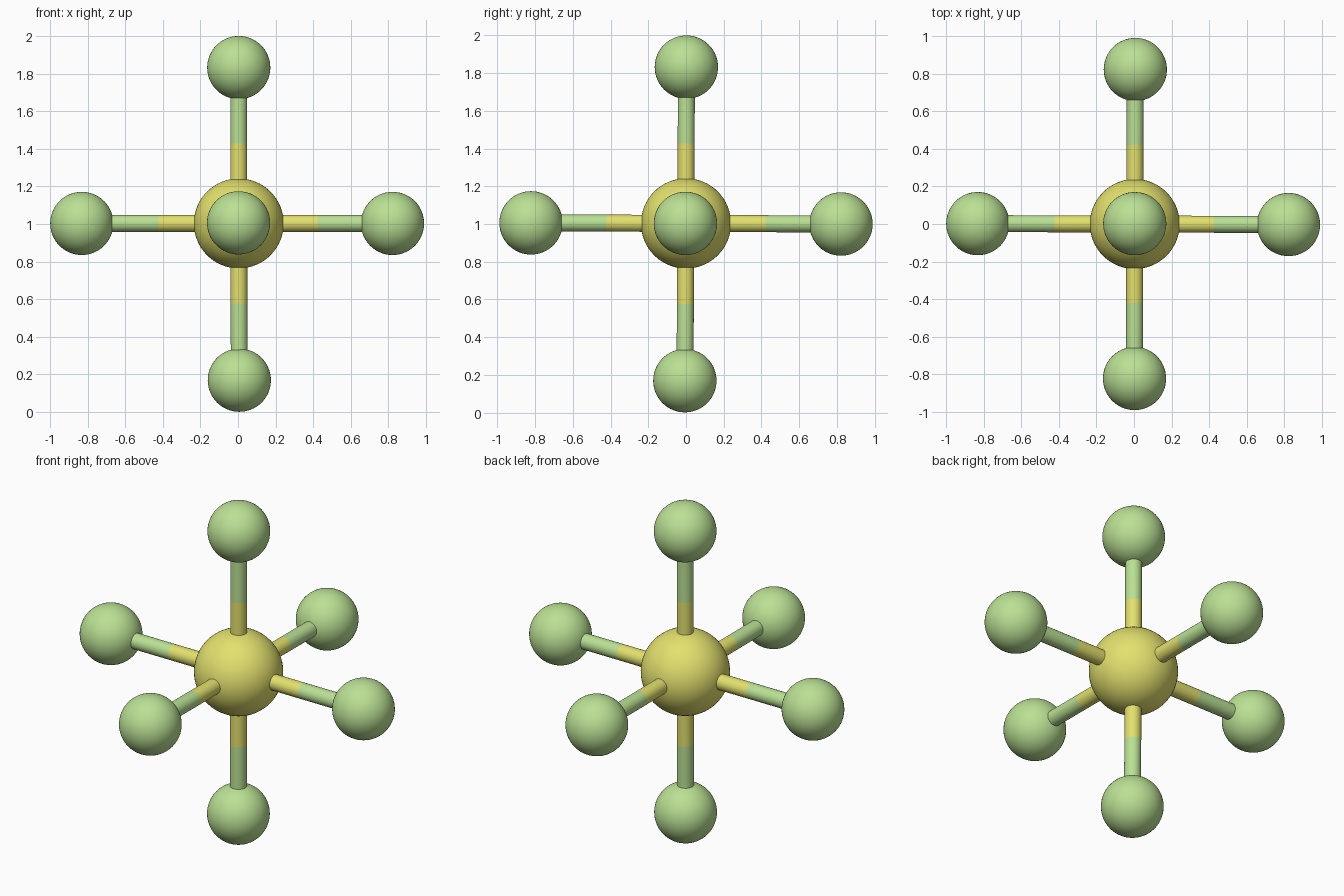
import bpy
from mathutils import Vector

if "Cube" in bpy.data.objects:
    bpy.data.objects.remove(bpy.data.objects["Cube"])


def material(name, rgb):
    m = bpy.data.materials.new(name)
    m.diffuse_color = [((c + 0.055) / 1.055) ** 2.4 for c in rgb] + [1]
    m.use_nodes = True
    m.node_tree.nodes["Principled BSDF"].inputs["Base Color"].default_value = m.diffuse_color
    return m


YELLOW = material("yellow", (0.89, 0.88, 0.43))
GREEN = material("pale green", (0.73, 0.88, 0.58))


def finish(name, mat):
    ob = bpy.context.object
    ob.name = name
    ob.data.materials.append(mat)
    bpy.ops.object.shade_smooth_by_angle()


def ball(name, centre, radius, mat):
    bpy.ops.mesh.primitive_uv_sphere_add(segments=64, ring_count=32, radius=radius, location=centre)
    finish(name, mat)


def rod(name, a, b, mat):
    d = b - a
    bpy.ops.mesh.primitive_cylinder_add(vertices=32, radius=0.045, depth=d.length, location=(a + b) / 2,
                                        rotation=d.to_track_quat('Z', 'Y').to_euler())
    finish(name, mat)


# central atom
core = Vector((0.004, 0, 1.003))
ball("central_atom", core, 0.239, YELLOW)

# six outer atoms, each joined by a two-colour bond
outer = {
    "left": (-0.831, 0.002, 1.003),
    "right": (0.822, -0.003, 1.003),
    "front": (0.003, -0.822, 1.006),
    "back": (0.007, 0.822, 1.0),
    "top": (0.004, 0.002, 1.832),
    "bottom": (0.007, -0.006, 0.169),
}
for side, pos in outer.items():
    p = Vector(pos)
    split = core.lerp(p, 0.512)
    ball(side + "_atom", p, 0.168, GREEN)
    rod(side + "_inner_bond", core, split, YELLOW)
    rod(side + "_outer_bond", split, p, GREEN)
